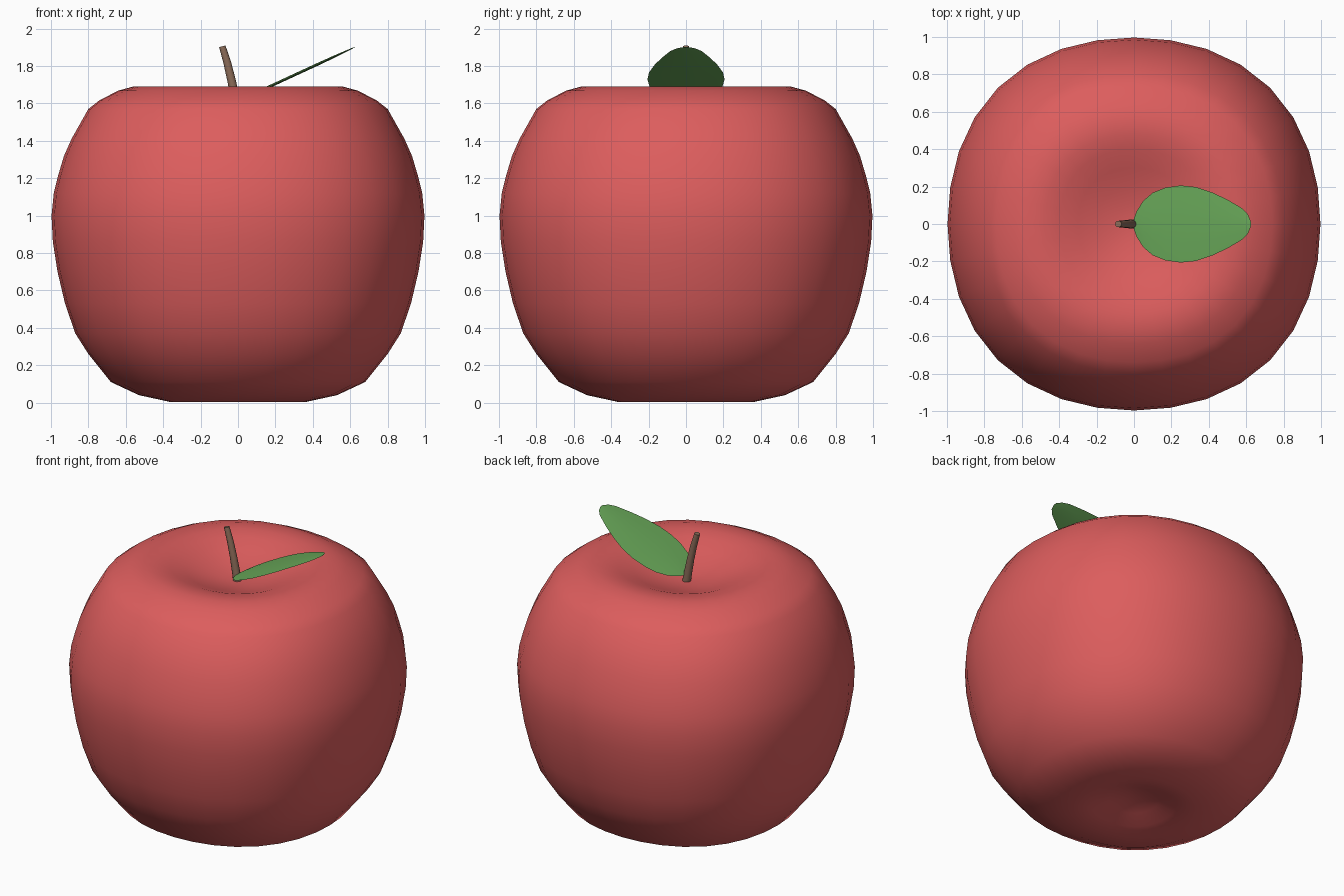
import bpy, math

if "Cube" in bpy.data.objects:
    bpy.data.objects.remove(bpy.data.objects["Cube"])

def material(name, rgb):
    m = bpy.data.materials.new(name)
    m.diffuse_color = (*rgb, 1)
    m.use_nodes = True
    m.node_tree.nodes["Principled BSDF"].inputs["Base Color"].default_value = m.diffuse_color
    return m

def make(name, verts, faces, mat, angle=60):
    me = bpy.data.meshes.new(name)
    me.from_pydata(verts, [], faces)
    ob = bpy.data.objects.new(name, me)
    bpy.context.collection.objects.link(ob)
    me.materials.append(mat)
    bpy.ops.object.select_all(action='DESELECT')
    bpy.context.view_layer.objects.active = ob
    ob.select_set(True)
    bpy.ops.object.mode_set(mode='EDIT')
    bpy.ops.mesh.select_all(action='SELECT')
    bpy.ops.mesh.normals_make_consistent(inside=False)
    bpy.ops.object.mode_set(mode='OBJECT')
    bpy.ops.object.shade_smooth_by_angle(angle=math.radians(angle))
    return ob

def bridge(rows, n):
    return [(i * n + j, i * n + (j + 1) % n, (i + 1) * n + (j + 1) % n, (i + 1) * n + j)
            for i in range(rows - 1) for j in range(n)]

# Apple body: revolved profile with a slightly squared cross-section
profile = [(.06, .075), (.15, .055), (.25, .02), (.36, .003), (.53, .04), (.68, .11),
           (.80, .26), (.87, .37), (.925, .53), (.965, .70), (.99, .86), (.997, 1.0),
           (.985, 1.12), (.96, 1.22), (.93, 1.32), (.89, 1.41), (.80, 1.57), (.74, 1.617),
           (.64, 1.668), (.56, 1.69), (.48, 1.687), (.40, 1.67), (.30, 1.632),
           (.20, 1.598), (.10, 1.575), (.04, 1.57)]
N = 32
verts = []
for r, z in profile:
    for j in range(N):
        a = 2 * math.pi * j / N
        k = r * (1 + .033 * math.sin(2 * a) ** 2)
        verts.append((k * math.cos(a), k * math.sin(a), z))
faces = bridge(len(profile), N)
verts += [(0, 0, .078), (0, 0, 1.569)]
b, t, last = len(verts) - 2, len(verts) - 1, (len(profile) - 1) * N
for j in range(N):
    faces.append((b, (j + 1) % N, j))
    faces.append((t, last + j, last + (j + 1) % N))
make("apple_body", verts, faces, material("red_skin", (.72, .11, .11)), 180)

# Stem: tapered, slightly bent
path = [(0, 1.54, .026), (-.018, 1.64, .024), (-.034, 1.72, .022),
        (-.058, 1.82, .02), (-.084, 1.905, .017)]
M = 12
verts = []
for x, z, r in path:
    for j in range(M):
        a = 2 * math.pi * j / M
        verts.append((x + r * math.cos(a), r * math.sin(a), z + .25 * r * math.cos(a)))
faces = bridge(len(path), M)
faces += [tuple(range(M)), tuple((len(path) - 1) * M + j for j in range(M))]
make("stem", verts, faces, material("brown_stem", (.26, .15, .10)), 50)

# Leaf: thin lens-shaped blade, tilted upward
outline = [(0, .03), (.015, .07), (.05, .125), (.10, .167), (.17, .195), (.25, .206),
           (.33, .198), (.42, .168), (.50, .13), (.58, .083), (.61, .05), (.625, .012)]
verts = []
cross = [(-1, 0), (-.5, .75), (0, 1), (.5, .75), (1, 0), (.5, -.75), (0, -1), (-.5, -.75)]
for x, w in outline:
    thick = .008 * min(1, w / .15)
    for c, h in cross:
        verts.append((x, w * c, 1.612 + .462 * x + thick * h))
faces = bridge(len(outline), 8)
faces += [tuple(range(8)), tuple((len(outline) - 1) * 8 + j for j in range(8))]
make("leaf", verts, faces, material("green_leaf", (.14, .39, .10)), 40)
